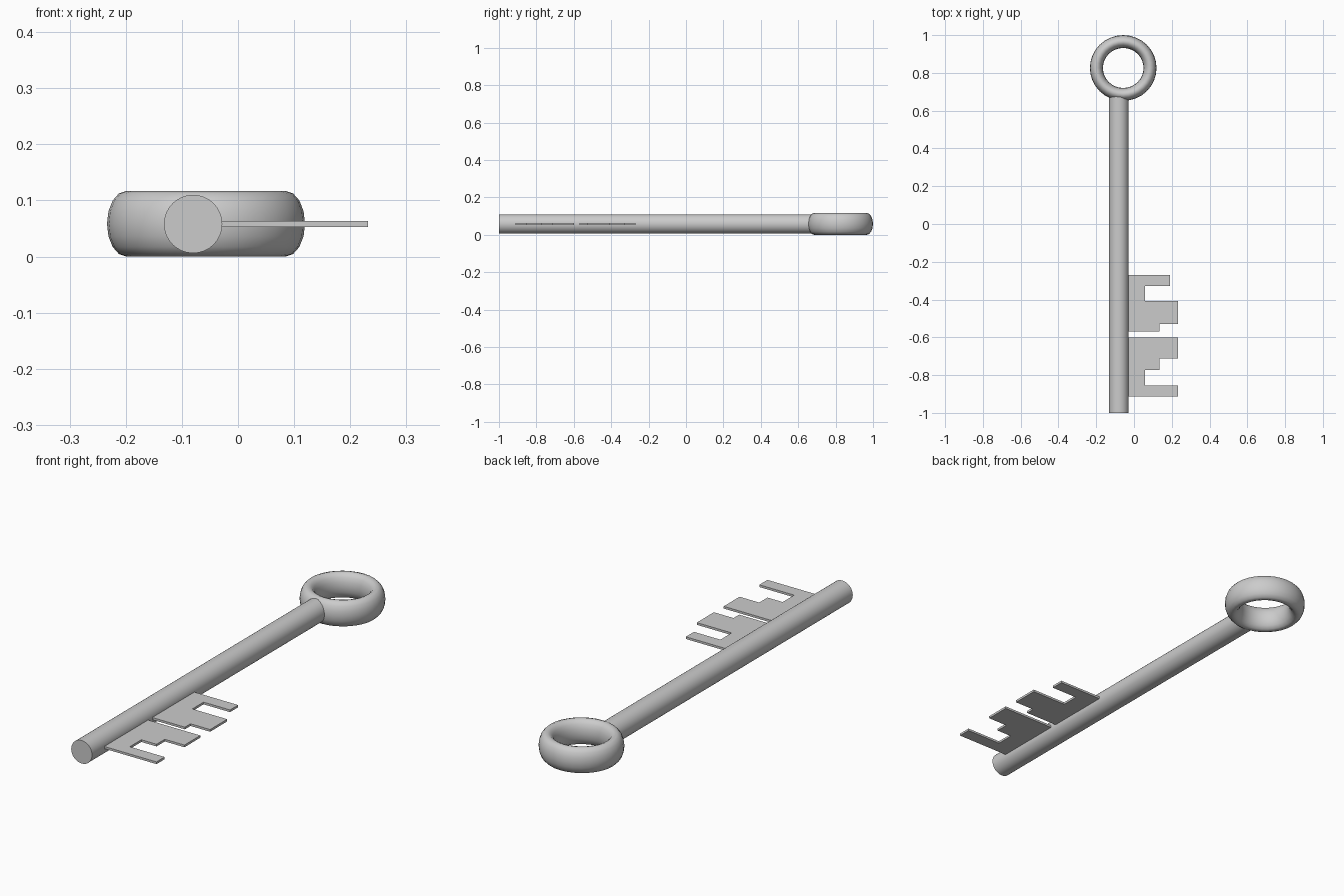
import bpy, bmesh, math

if "Cube" in bpy.data.objects:
    bpy.data.objects.remove(bpy.data.objects["Cube"])

Z = 0.058          # height of the key's mid-plane
SHAFT_X = -0.08


def smooth(obj):
    bpy.ops.object.select_all(action='DESELECT')
    obj.select_set(True)
    bpy.context.view_layer.objects.active = obj
    bpy.ops.object.shade_smooth_by_angle(angle=math.radians(40))


def bit(name, profile, thickness=0.01):
    """Flat toothed plate extruded from an xy outline."""
    bm = bmesh.new()
    face = bm.faces.new([bm.verts.new((x, y, Z - thickness / 2)) for x, y in profile])
    out = bmesh.ops.extrude_face_region(bm, geom=[face])
    verts = [v for v in out['geom'] if isinstance(v, bmesh.types.BMVert)]
    bmesh.ops.translate(bm, verts=verts, vec=(0, 0, thickness))
    bmesh.ops.recalc_face_normals(bm, faces=bm.faces)
    mesh = bpy.data.meshes.new(name)
    bm.to_mesh(mesh)
    bm.free()
    obj = bpy.data.objects.new(name, mesh)
    bpy.context.collection.objects.link(obj)
    return obj


# Ring handle: torus with a tall oval cross-section
bpy.ops.mesh.primitive_torus_add(major_radius=0.142, minor_radius=0.0345,
                                 major_segments=32, minor_segments=16,
                                 location=(-0.057, 0.826, Z + 0.0005))
ring = bpy.context.object
ring.name = "ring_handle"
ring.scale = (1.0, 0.985, 0.0585 / 0.0345)
bpy.ops.object.transform_apply(location=False, rotation=False, scale=True)
smooth(ring)

# Round shaft, its end buried in the ring
y0, y1 = -1.0, 0.685
bpy.ops.mesh.primitive_cylinder_add(vertices=32, radius=0.052, depth=y1 - y0,
                                    location=(SHAFT_X, (y0 + y1) / 2, Z),
                                    rotation=(math.pi / 2, 0, 0))
shaft = bpy.context.object
shaft.name = "shaft"
smooth(shaft)

# Two toothed bits along the right side of the shaft
root = -0.04
bit("upper_bit", [(root, -0.27), (0.19, -0.27), (0.19, -0.328), (0.058, -0.328),
                  (0.058, -0.408), (0.232, -0.408), (0.232, -0.53),
                  (0.134, -0.53), (0.134, -0.57), (root, -0.57)])
bit("lower_bit", [(root, -0.6), (0.232, -0.6), (0.232, -0.713), (0.134, -0.713),
                  (0.134, -0.772), (0.058, -0.772), (0.058, -0.854),
                  (0.232, -0.854), (0.232, -0.912), (root, -0.912)])
